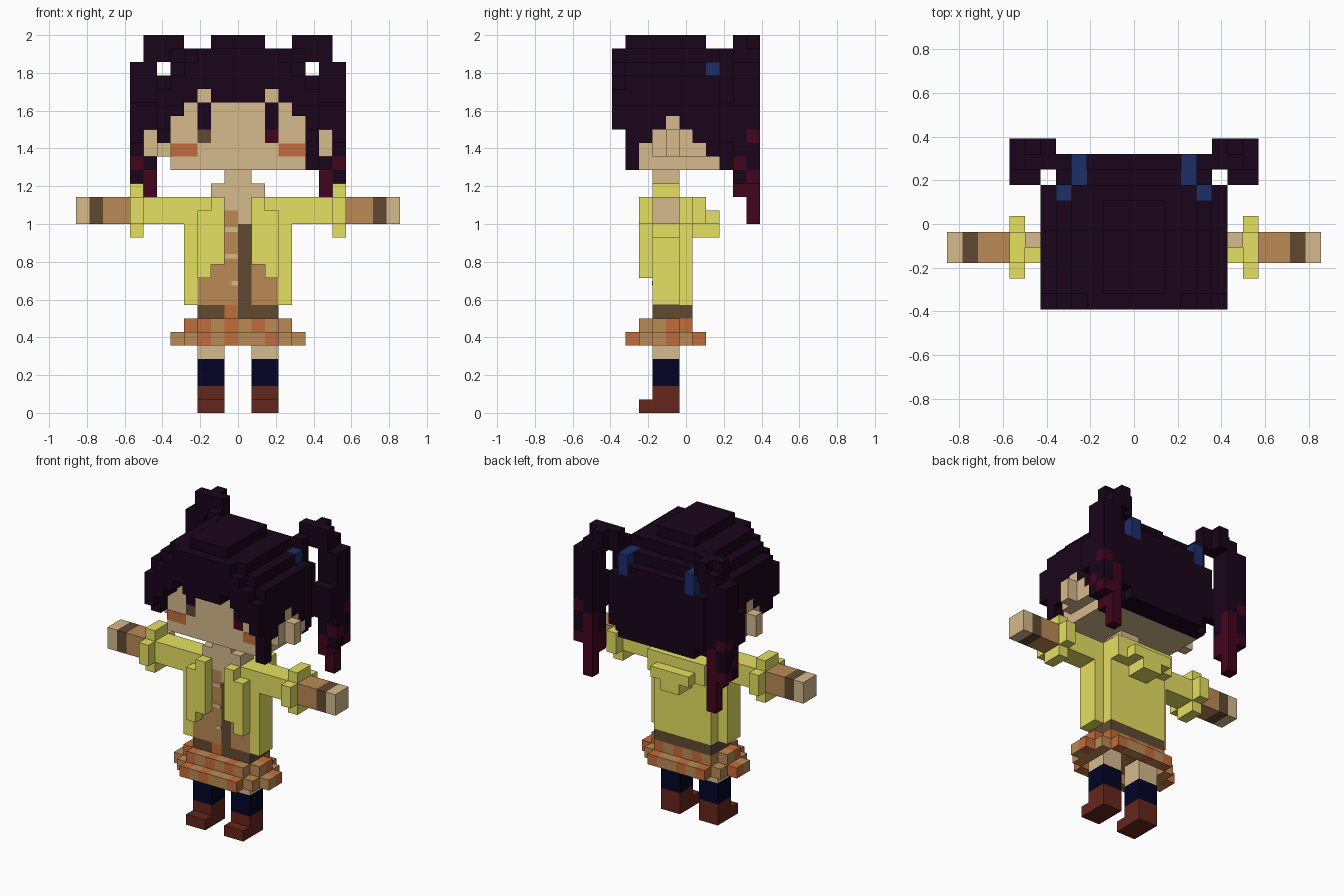
import bpy, bmesh

if "Cube" in bpy.data.objects:
    bpy.data.objects.remove(bpy.data.objects["Cube"])

V = 2 / 28  # edge of one block; the figure is 28 blocks tall
PALETTE = {
    "hair_dark": (25, 5, 26), "skin": (214, 186, 141), "jacket_yellow": (229, 224, 98),
    "brown": (187, 138, 85), "dark_brown": (97, 74, 49), "orange": (194, 108, 60),
    "navy": (3, 3, 38), "boot_red_brown": (100, 38, 26), "crimson": (66, 5, 28),
    "tie_blue": (28, 46, 105),
}


def linear(c):
    c /= 255
    return c / 12.92 if c <= 0.04045 else ((c + 0.055) / 1.055) ** 2.4


MATS = {}
for key, rgb in PALETTE.items():
    MATS[key] = bpy.data.materials.new(key)
    MATS[key].diffuse_color = (*[linear(c) for c in rgb], 1)

parts = {}


def fill(part, mat, x, y, z, mirror=False):
    """Fill a range of blocks; mat is a colour name or a rule of x, y, z."""
    cells = parts.setdefault(part, {})
    for i in range(*x):
        for j in range(*y):
            for k in range(*z):
                m = mat(i, j, k) if callable(mat) else mat
                cells[i, j, k] = m
                if mirror:
                    cells[-1 - i, j, k] = mat(-1 - i, j, k) if callable(mat) else mat


def check(i, j, k):
    # skirt checks: upper tier alternates, lower tier has sparser orange
    m = max(i, -1 - i)
    if k == 6:
        return "orange" if (i + j) % 2 == 1 else "brown"
    if m >= 3:
        return "orange" if m == 4 and j == 4 else "brown"
    return "orange" if m in (0, 2) and i != 0 else "brown"


# Legs and boots
fill("legs", "skin", (1, 3), (3, 5), (4, 6), True)
fill("socks", "navy", (1, 3), (3, 5), (2, 4), True)
fill("boots", "boot_red_brown", (1, 3), (3, 5), (0, 2), True)
fill("boots", "boot_red_brown", (1, 3), (2, 3), (0, 1), True)

# Checked skirt: solid upper tier, open lower ring, stepped corners
fill("skirt", check, (-4, 4), (3, 5), (6, 7))
fill("skirt", check, (-3, 3), (2, 6), (6, 7))
fill("skirt", check, (3, 5), (3, 5), (5, 6), True)
fill("skirt", check, (3, 4), (2, 6), (5, 6), True)
for y in (1, 6):
    fill("skirt", check, (-3, 3), (y, y + 1), (5, 6))

# Torso, belt, chest and neck
fill("belt", "dark_brown", (-3, 3), (3, 6), (7, 8))
fill("belt", "orange", (-1, 0), (3, 4), (7, 8))
fill("torso", "brown", (-3, 3), (3, 5), (8, 15))
fill("torso", "dark_brown", (0, 1), (3, 4), (8, 14))
fill("torso", "skin", (0, 1), (3, 4), (14, 15))
fill("torso", "skin", (-1, 1), (3, 5), (15, 18))
fill("torso", "skin", (-2, 2), (3, 5), (16, 17))

# Open jacket: sides, back, shoulders, front flaps and hood
fill("jacket", "jacket_yellow", (3, 4), (3, 5), (8, 16), True)
fill("jacket", "jacket_yellow", (-3, 3), (5, 6), (8, 16))
fill("jacket", "jacket_yellow", (1, 4), (3, 5), (15, 16), True)
fill("jacket", "jacket_yellow", (2, 3), (2, 3), (10, 15), True)
fill("jacket", "jacket_yellow", (1, 2), (2, 3), (11, 16), True)
fill("hood", "jacket_yellow", (-3, 3), (6, 7), (14, 16))
fill("hood", "jacket_yellow", (-2, 2), (6, 8), (14, 15))
fill("hood", "jacket_yellow", (-1, 1), (6, 8), (13, 14))

# Arms with plus-shaped cuffs
fill("sleeves", "jacket_yellow", (4, 8), (3, 5), (14, 16), True)
fill("sleeves", "jacket_yellow", (7, 8), (3, 5), (13, 17), True)
fill("sleeves", "jacket_yellow", (7, 8), (2, 6), (14, 16), True)
fill("forearms", "brown", (8, 10), (3, 5), (14, 16), True)
fill("wristbands", "dark_brown", (10, 11), (3, 5), (14, 16), True)
fill("hands", "skin", (11, 12), (3, 5), (14, 16), True)

# Head, ears and eyes
fill("head", "skin", (-5, 5), (2, 8), (18, 25))
fill("head", "skin", (5, 6), (3, 7), (19, 22), True)
fill("head", "hair_dark", (2, 3), (2, 3), (21, 23), True)
fill("head", "dark_brown", (-3, -2), (2, 3), (20, 21))
fill("head", "crimson", (2, 3), (2, 3), (20, 21))
fill("ears", "skin", (6, 7), (4, 5), (19, 21), True)

# Hair crown in stepped layers: half width, y range, z range
for hx, y0, y1, z0, z1 in ((2, 1, 7, 27, 28), (3, 0, 8, 26, 27), (4, 1, 8, 26, 27),
                           (4, 0, 9, 25, 26), (5, 1, 8, 25, 26),
                           (5, 0, 9, 24, 25), (6, 1, 8, 24, 25), (4, 8, 10, 24, 25)):
    fill("hair", "hair_dark", (-hx, hx), (y0, y1), (z0, z1))
# Back of the hair
fill("hair", "hair_dark", (-5, 5), (8, 9), (18, 24))
fill("hair", "hair_dark", (-5, 5), (9, 10), (19, 24))
fill("hair", "hair_dark", (-4, 4), (9, 10), (18, 19))
# Side hair, lower edge rising over the ear
for y, z in enumerate((20, 21, 22, 21, 20, 19), 2):
    fill("hair", "hair_dark", (5, 6), (y, y + 1), (z, 24), True)
# Fringe, lower edge by column outward from the centre
for x, z in enumerate((23, 23, 24, 23, 22, 20)):
    fill("fringe", "hair_dark", (x, x + 1), (1, 2), (z, 24), True)
    fill("fringe", "hair_dark", (x, x + 1), (0, 1), (max(z, 21), 24), True)
fill("fringe", "hair_dark", (5, 6), (1, 2), (18, 20))  # long lock on one side


def tail(i, j, k):
    # dark strand with crimson patches, crimson at the tip
    m = max(i, -1 - i)
    outer = m == 7
    red = (k < 17 or (k == 17 and (not outer or j == 10)) or (k == 18 and outer == (j == 9))
           or (k == 19 and not outer and j == 10) or (k == 20 and outer and j == 10))
    return "crimson" if red else "hair_dark"


# Arched pigtails and their ties
fill("pigtails", "hair_dark", (4, 5), (8, 10), (26, 27), True)
fill("pigtails", "hair_dark", (4, 5), (8, 9), (25, 26), True)
fill("pigtails", "hair_dark", (5, 7), (9, 11), (26, 27), True)
fill("pigtails", "hair_dark", (4, 7), (9, 10), (27, 28), True)
fill("pigtails", "hair_dark", (5, 6), (10, 11), (27, 28), True)
fill("pigtails", "hair_dark", (6, 8), (9, 11), (22, 26), True)
fill("pigtails", "hair_dark", (6, 8), (8, 9), (20, 23), True)
fill("pigtails", tail, (6, 8), (9, 11), (18, 22), True)
fill("pigtails", tail, (7, 8), (9, 11), (17, 18), True)
fill("pigtails", tail, (6, 7), (9, 11), (16, 18), True)
fill("pigtails", tail, (6, 7), (10, 11), (14, 16), True)
fill("hair_ties", "tie_blue", (3, 4), (8, 10), (24, 26), True)
fill("hair_ties", "tie_blue", (4, 5), (7, 8), (25, 26), True)

# Later parts own shared blocks; skin only the exposed block sides
owner = {c: name for name, cells in parts.items() for c in cells}
CORNERS = ((0, 0), (1, 0), (1, 1), (0, 1))
for name, cells in parts.items():
    bm, verts, slots = bmesh.new(), {}, []
    for cell, mat in cells.items():
        if owner[cell] != name:
            continue
        for axis in range(3):
            for side in (0, 1):
                near = list(cell)
                near[axis] += 2 * side - 1
                if tuple(near) in owner:
                    continue
                loop = []
                for a, b in (CORNERS if side else CORNERS[::-1]):
                    p = list(cell)
                    p[axis] += side
                    p[(axis + 1) % 3] += a
                    p[(axis + 2) % 3] += b
                    p = tuple(p)
                    if p not in verts:
                        verts[p] = bm.verts.new((p[0] * V, (p[1] - 5.5) * V, p[2] * V))
                    loop.append(verts[p])
                if mat not in slots:
                    slots.append(mat)
                bm.faces.new(loop).material_index = slots.index(mat)
    mesh = bpy.data.meshes.new(name)
    bm.to_mesh(mesh)
    bm.free()
    for s in slots:
        mesh.materials.append(MATS[s])
    bpy.context.collection.objects.link(bpy.data.objects.new(name, mesh))


def plate(name, mat, x, y, z, w, h):
    """Thin painted detail on a front surface, measured in blocks."""
    bpy.ops.mesh.primitive_cube_add(size=1, location=(x * V, (y - 5.5) * V, z * V))
    ob = bpy.context.object
    ob.name = name
    ob.scale = (w * V, 0.005, h * V)
    ob.data.materials.append(MATS[mat])


# Thin shirt buttons and blushing cheeks
for x, w, z in ((-0.5, 0.9, 13.6), (-0.5, 0.9, 11.6), (-0.25, 0.5, 9.6)):
    plate("shirt_button", "skin", x, 3, z, w, 0.35)
for x in (-4, 4):
    plate("cheek", "orange", x, 2, 19.5, 1.96, 0.96)

for m in bpy.data.materials:
    if m.users and not m.is_grease_pencil:
        m.use_nodes = True
        m.node_tree.nodes["Principled BSDF"].inputs["Base Color"].default_value = m.diffuse_color
